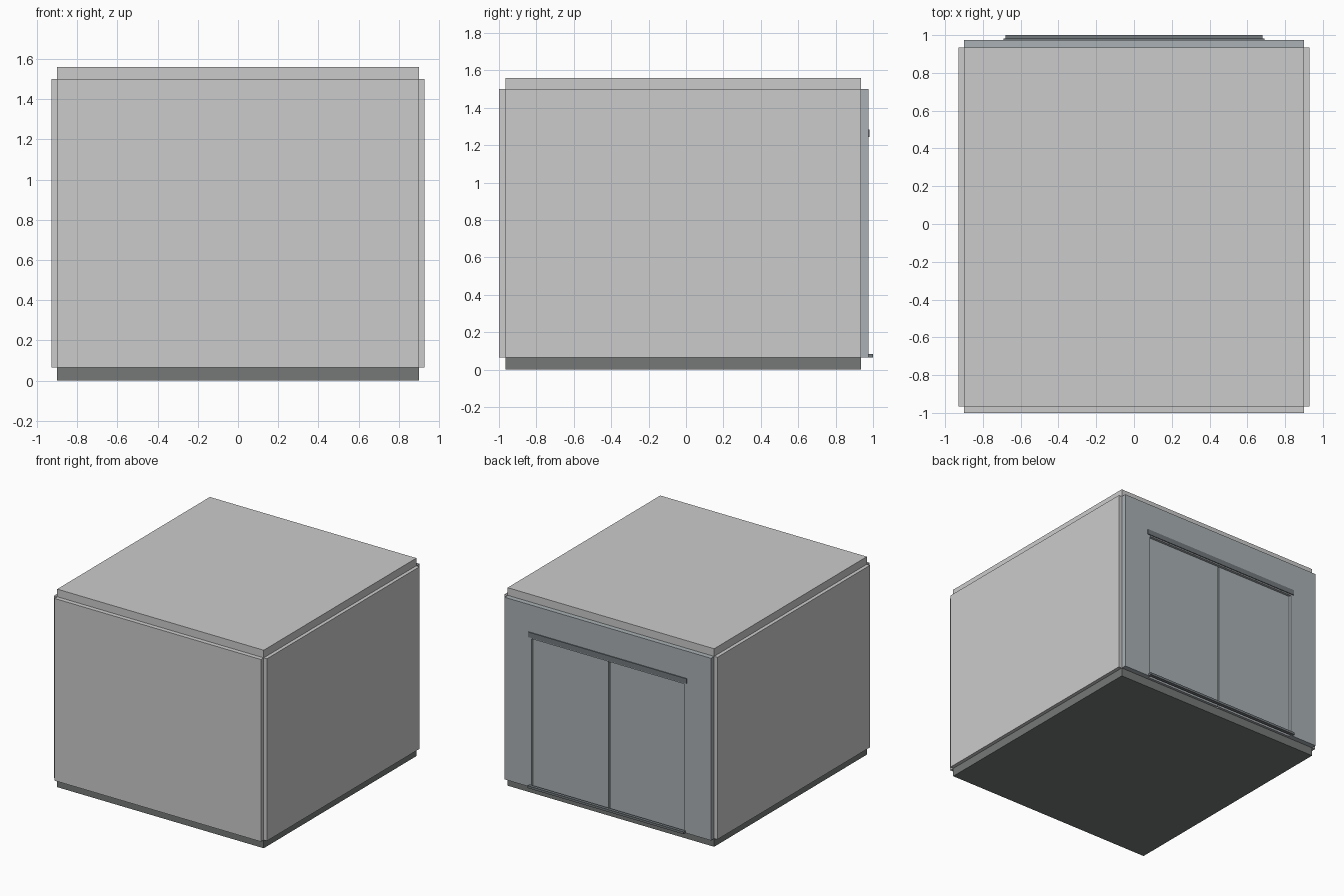
import bpy

if "Cube" in bpy.data.objects:
    bpy.data.objects.remove(bpy.data.objects["Cube"])


def material(name, rgb):
    m = bpy.data.materials.new(name)
    m.diffuse_color = (*rgb, 1)
    m.use_nodes = True
    m.node_tree.nodes["Principled BSDF"].inputs["Base Color"].default_value = m.diffuse_color
    return m


DARK = material("dark_floor", (0.18, 0.19, 0.19))
STEEL = material("blue_grey", (0.40, 0.44, 0.46))
RAIL = material("rail_grey", (0.17, 0.19, 0.20))


def box(name, x, y, z, mat=None):
    """Axis-aligned box from (min, max) ranges."""
    bpy.ops.mesh.primitive_cube_add(size=1, location=[sum(r) / 2 for r in (x, y, z)])
    o = bpy.context.object
    o.name = name
    o.scale = [r[1] - r[0] for r in (x, y, z)]
    bpy.ops.object.transform_apply(location=False, rotation=False, scale=True)
    if mat:
        o.data.materials.append(mat)
    return o


# Inner room; every panel is laid onto one face of it
X, Y, Z = (-0.9, 0.9), (-0.965, 0.935), (0.065, 1.5)
BACK = 0.975                 # outer face of the back wall
OPEN_X, OPEN_Z = 0.665, 1.235  # doorway half width and top

# Floor, roof and plain walls
box("floor_slab", X, Y, (0, Z[0]), DARK)
box("roof_slab", X, Y, (Z[1], 1.56))
box("front_wall", X, (-1.0, Y[0]), Z)
box("left_wall", (-0.928, -0.9), Y, Z)
box("right_wall", (0.9, 0.928), Y, Z)

# Back wall with a doorway down to the floor
back = box("back_wall", X, (Y[1], BACK), Z, STEEL)
cutter = box("doorway_cutter", (-OPEN_X, OPEN_X), (0.9, 1.1), (0.0, OPEN_Z))
mod = back.modifiers.new("doorway", "BOOLEAN")
mod.object = cutter
mod.operation = 'DIFFERENCE'
mod.solver = 'EXACT'
bpy.context.view_layer.objects.active = back
bpy.ops.object.modifier_apply(modifier=mod.name)
bpy.data.objects.remove(cutter)

# Two recessed sliding doors with a narrow gap between them
for name, a, b in (("left_door", -OPEN_X, -0.005), ("right_door", 0.005, OPEN_X)):
    box(name, (a, b), (Y[1], 0.955), (Z[0], OPEN_Z), STEEL)

# Top track and bottom sill rail
box("top_rail", (-0.69, 0.69), (BACK, 0.982), (1.245, 1.285), RAIL)
box("bottom_rail", (-0.68, 0.68), (BACK, 1.0), (Z[0], 0.083), RAIL)
